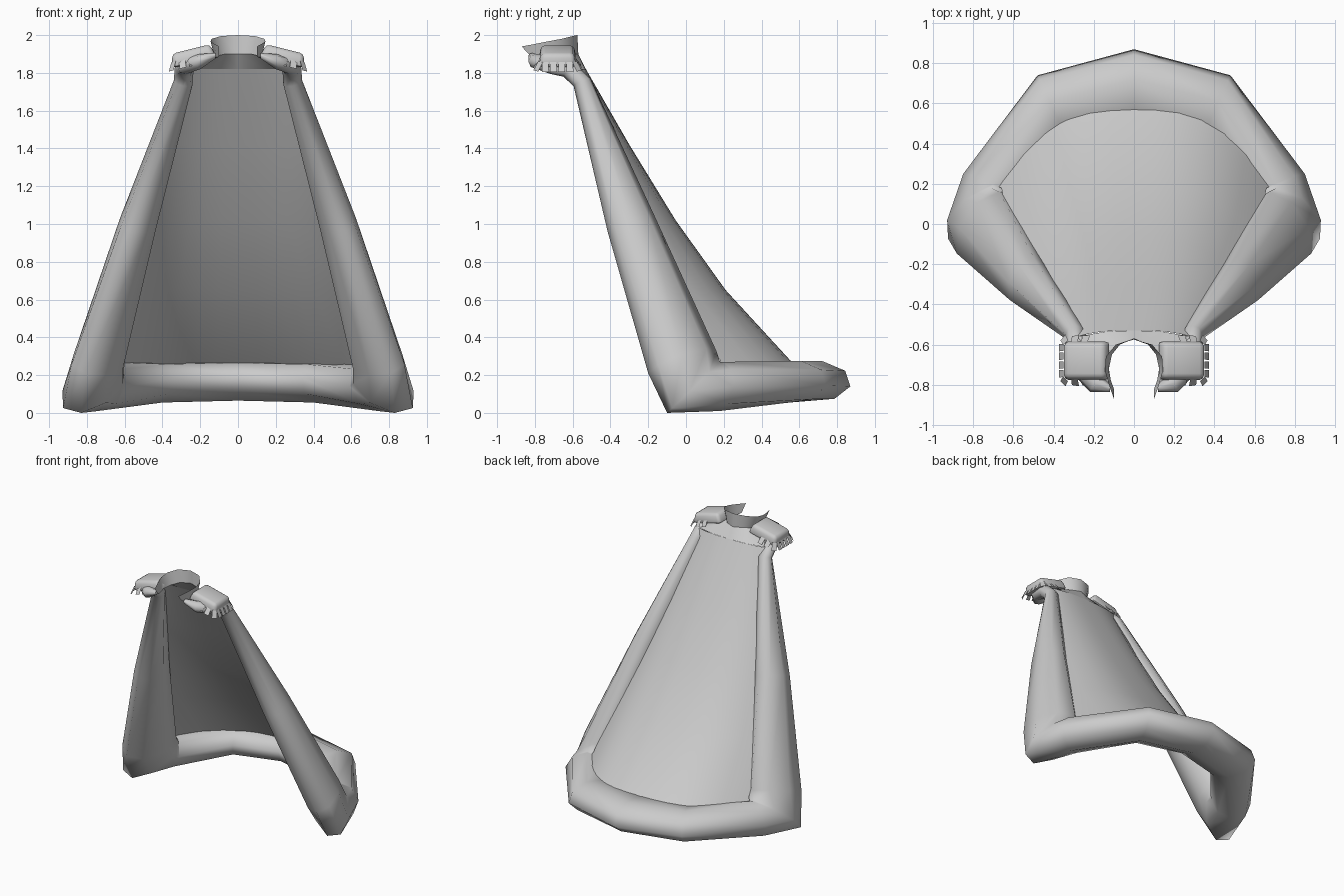
import bpy, bmesh
from math import cos, sin, pi, radians
from mathutils import Vector, Matrix

cube = bpy.data.objects.get("Cube")
if cube:
    bpy.data.objects.remove(cube, do_unlink=True)

cloth = bpy.data.materials.new("pale grey")
cloth.use_nodes = True
grey = (0.6, 0.6, 0.6, 1)
cloth.diffuse_color = grey
cloth.node_tree.nodes["Principled BSDF"].inputs["Base Color"].default_value = grey


def finish(name, bm, angle):
    bmesh.ops.recalc_face_normals(bm, faces=bm.faces)
    mesh = bpy.data.meshes.new(name)
    bm.to_mesh(mesh)
    bm.free()
    mesh.materials.append(cloth)
    obj = bpy.data.objects.new(name, mesh)
    bpy.context.collection.objects.link(obj)
    bpy.ops.object.select_all(action='DESELECT')
    obj.select_set(True)
    bpy.context.view_layer.objects.active = obj
    bpy.ops.object.shade_smooth_by_angle(angle=radians(angle))
    return obj


def mirrored(p):
    return Vector((-p[0], p[1], p[2]))


def both_sides(row):
    """Complete a row that starts on the centre line."""
    return [mirrored(p) for p in reversed(row[1:])] + [Vector(p) for p in row]


def loft(bm, rows, closed=False):
    rings = [[bm.verts.new(p) for p in row] for row in rows]
    n = len(rings[0])
    for a, b in zip(rings, rings[1:]):
        for i in range(n if closed else n - 1):
            j = (i + 1) % n
            bm.faces.new((a[i], a[j], b[j], b[i]))
    return rings


# Padded border: centre, outward axis and inward axis of each section
stations = [
    ((0, .68, .17), (0, .19, -.03), (0, .04, .105)),
    ((.41, .58, .165), (.07, .16, -.02), (.01, .03, .11)),
    ((.72, .19, .14), (.13, .06, 0), (-.02, .01, .13)),
    ((.77, .04, .135), (.16, -.02, -.02), (-.06, .14, .135)),
    ((.74, -.02, .27), (.13, 0, .04), (-.07, .18, .06)),
    ((.53, -.29, 1.0), (.095, 0, .03), (-.03, .125, .04)),
    ((.29, -.55, 1.75), (.05, 0, .01), (0, .045, .02)),
    ((.285, -.63, 1.825), (.05, 0, 0), (0, .02, .045)),
    ((.27, -.72, 1.84), (.05, -.01, -.01), (0, 0, .045)),
    ((.20, -.79, 1.86), (.02, -.045, 0), (0, 0, .04)),
    ((.12, -.815, 1.89), (0, -.02, 0), (0, 0, .015)),
]


def section(c, u, v):
    c, u, v = Vector(c), Vector(u), Vector(v)
    return [c + u * cos(k * pi / 4) + v * sin(k * pi / 4) for k in range(8)]


right = [section(*map(mirrored, s)) for s in reversed(stations[1:])]
bm = bmesh.new()
rings = loft(bm, right + [section(*s) for s in stations], closed=True)
for ring in (rings[0], rings[-1]):
    bm.faces.new(ring)
finish("padded_border", bm, 85)

# Cape sheet: height, centre depth, edge half width, edge depth
cape_rows = [(1.82, -.53, .28, -.56), (1.42, -.30, .39, -.41), (1.02, -.055, .51, -.26),
             (.65, .21, .61, -.08), (.28, .55, .66, .18), (.17, .68, .72, .2)]
bm = bmesh.new()
grid = []
for z, yc, ex, ey in cape_rows:
    ts = [i / 6 for i in range(-6, 7)]
    grid.append([(ex * t, ey + (yc - ey) * (1 - abs(t) ** 2.8), z) for t in ts])
loft(bm, grid)
finish("cape_sheet", bm, 60)

# Standing collar and the yoke joining it to the shoulders
collar_top = [(0, -.575, 2.0), (.09, -.60, 1.995), (.14, -.66, 1.98),
              (.145, -.73, 1.967), (.125, -.80, 1.953), (.10, -.87, 1.94)]
collar_base = [(0, -.57, 1.90), (.07, -.60, 1.90), (.11, -.65, 1.89),
               (.125, -.72, 1.885), (.115, -.78, 1.88), (.10, -.82, 1.885)]
shoulder_line = [(0, -.53, 1.82), (.14, -.535, 1.82), (.28, -.56, 1.82),
                 (.29, -.66, 1.84), (.26, -.75, 1.85), (.14, -.81, 1.885)]
bm = bmesh.new()
loft(bm, [both_sides(r) for r in (collar_top, collar_base)])
finish("collar", bm, 60)
bm = bmesh.new()
loft(bm, [both_sides(r) for r in (collar_base, shoulder_line)])
finish("shoulder_yoke", bm, 60)


# Shoulder pads with hanging tabs
def pad_matrix(side):
    tilt = Matrix.Rotation(radians(14 * side), 4, 'Y')
    return Matrix.Translation((.24 * side, -.68, 1.89)) @ tilt @ Matrix.Diagonal((side, 1, 1, 1))


# Tab root position and outward direction on the pad rim
tabs = [((.115, y), (1, 0)) for y in (-.065, -.022, .022, .065)]
for s in (-1, 1):
    tabs += [((.105, .09 * s), (.7, .7 * s)), ((.06, .09 * s), (.15, s)),
             ((.01, .09 * s), (0, s))]

for side, label in ((1, "left"), (-1, "right")):
    place = pad_matrix(side)
    bm = bmesh.new()
    bmesh.ops.create_cube(bm, size=1)
    for v in bm.verts:
        shrink = .86 if v.co.z > 0 else 1
        v.co = Vector((v.co.x * .24 * shrink, v.co.y * .2 * shrink, v.co.z * .075))
    bmesh.ops.bevel(bm, geom=bm.edges[:], offset=.022, segments=2, profile=.5, affect='EDGES')
    bm.transform(place)
    finish(label + "_shoulder_pad", bm, 50)

    bm = bmesh.new()
    for root, direction in tabs:
        r = Vector((*root, -.005))
        d = Vector((*direction, 0)).normalized()
        w = Vector((-d.y, d.x, 0)) * .017
        tip = r + d * .035 + Vector((0, 0, -.045))
        bm.faces.new([bm.verts.new(p) for p in (r - w, r + w, tip + w * 1.1, tip - w * 1.1)])
    bm.transform(place)
    finish(label + "_pad_tabs", bm, 30)
